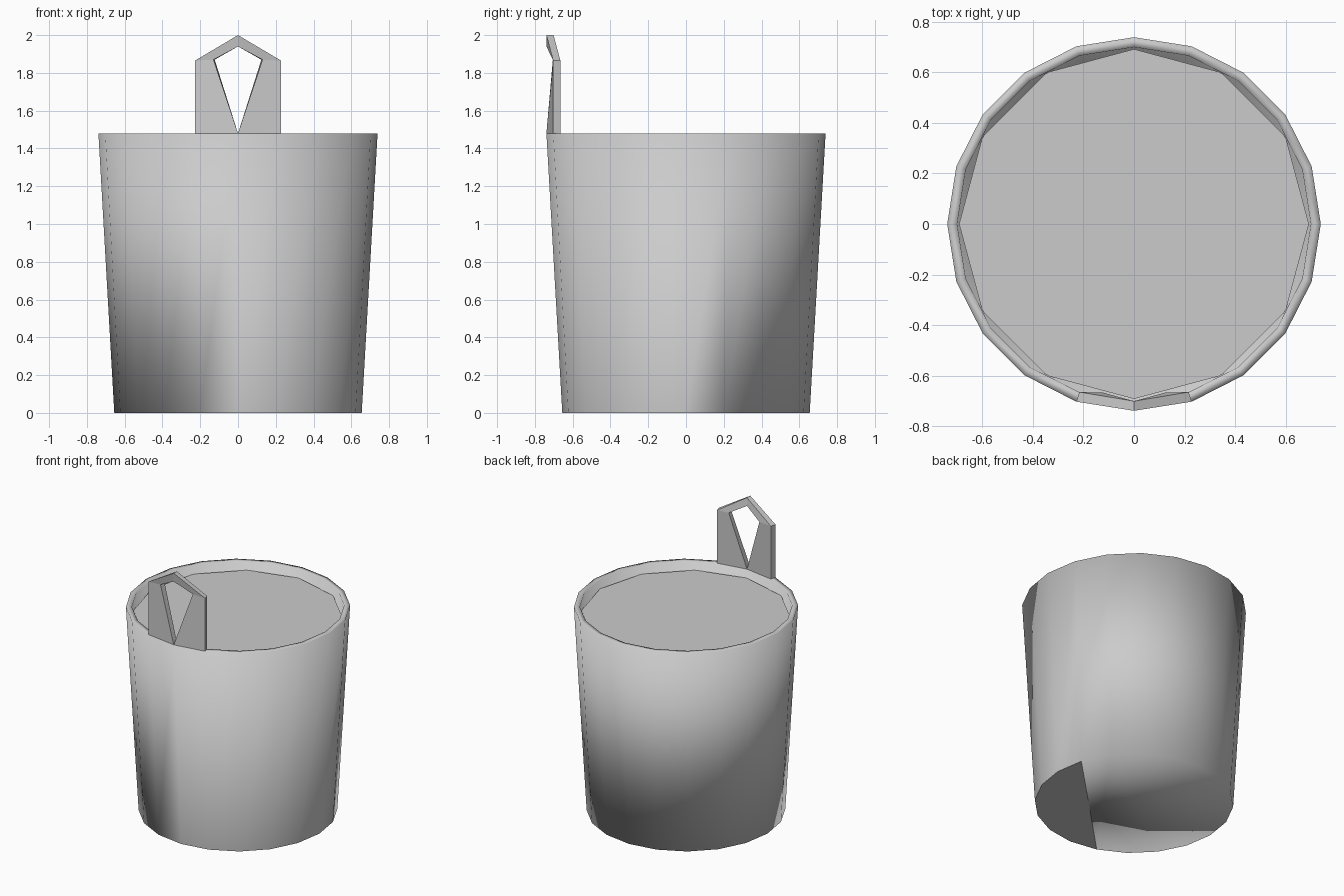
import bpy
import bmesh
from math import cos, sin, pi

cube = bpy.data.objects.get("Cube")
if cube:
    bpy.data.objects.remove(cube, do_unlink=True)

SIDES = 20
HEIGHT = 1.48

grey = bpy.data.materials.new("light_grey")
grey.use_nodes = True
color = (0.6, 0.6, 0.6, 1)
grey.diffuse_color = color
grey.node_tree.nodes["Principled BSDF"].inputs["Base Color"].default_value = color


def ring(bm, radius, z, sides=SIDES):
    """Circle of vertices starting on +x."""
    return [bm.verts.new((radius * cos(2 * pi * i / sides),
                          radius * sin(2 * pi * i / sides), z))
            for i in range(sides)]


def finish(bm, name):
    """Turn a bmesh into a grey object."""
    bmesh.ops.recalc_face_normals(bm, faces=bm.faces)
    mesh = bpy.data.meshes.new(name)
    bm.to_mesh(mesh)
    bm.free()
    mesh.materials.append(grey)
    obj = bpy.data.objects.new(name, mesh)
    bpy.context.collection.objects.link(obj)
    return obj


# Tapered pail: outer wall, rim, inner wall and floor
bm = bmesh.new()
profile = [(0.655, 0), (0.739, HEIGHT), (0.7, HEIGHT), (0.62, 0.04)]
rings = [ring(bm, r, z) for r, z in profile]
for low, high in zip(rings, rings[1:]):
    for i in range(SIDES):
        j = (i + 1) % SIDES
        bm.faces.new((low[i], low[j], high[j], high[i]))
bm.faces.new(rings[-1])
# Underside in two coplanar pieces, the smaller one flat
base = rings[0]
bm.faces.new(base[1:15])
segment = bm.faces.new(base[14:] + base[:2])
for face in bm.faces:
    face.smooth = face is not segment
finish(bm, "pail")

# Flat fill just below the rim
bm = bmesh.new()
bm.faces.new(ring(bm, 0.692, 1.42, 12))
fill = finish(bm, "fill")

# Pointed tab with a kite-shaped hole, one half mirrored
bm = bmesh.new()
outer = [(0, -0.739, HEIGHT), (0.228, -0.703, HEIGHT), (0.228, -0.703, 1.865),
         (0, -0.739, 2), (0, -0.739, 1.94), (0.13, -0.705, 1.87)]
inner = [(x * 0.95, y + 0.038, z) for x, y, z in outer]
front = [bm.verts.new(p) for p in outer]
back = [bm.verts.new(p) for p in inner]
for side in (front, back):
    bm.faces.new([side[i] for i in (0, 1, 2, 5)])
    bm.faces.new([side[i] for i in (5, 2, 3, 4)])
for i, j in ((0, 1), (1, 2), (2, 3), (4, 5), (5, 0)):
    bm.faces.new((front[i], front[j], back[j], back[i]))
tab = finish(bm, "front_tab")
mirror = tab.modifiers.new("mirror", "MIRROR")
mirror.use_axis[0] = True
